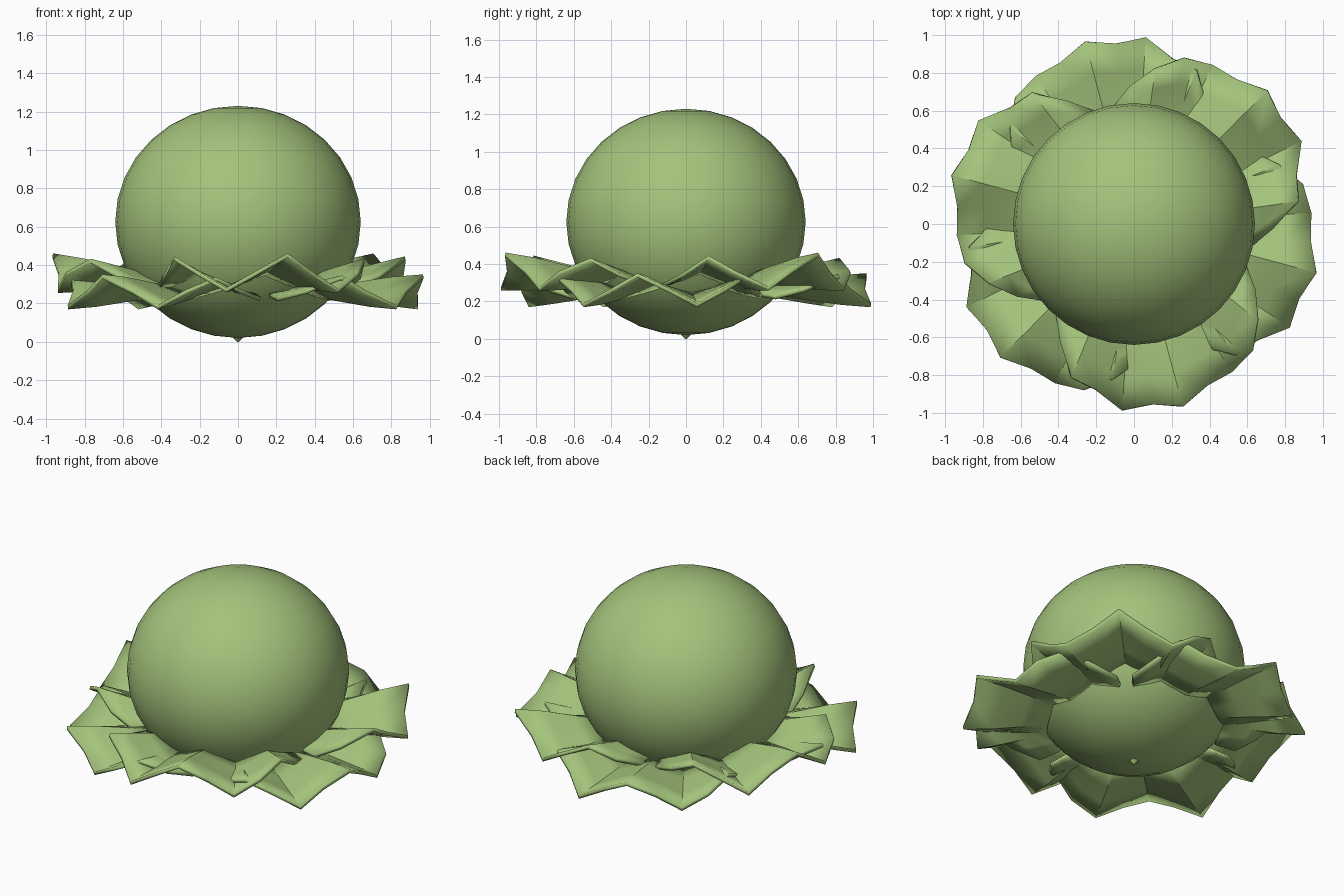
import bpy, bmesh, math

if "Cube" in bpy.data.objects:
    bpy.data.objects.remove(bpy.data.objects["Cube"])

green = bpy.data.materials.new("leaf green")
green.diffuse_color = (0.37, 0.55, 0.2, 1)
green.use_nodes = True
green.node_tree.nodes["Principled BSDF"].inputs["Base Color"].default_value = green.diffuse_color


def finish(obj, angle=30):
    obj.data.materials.append(green)
    bpy.ops.object.select_all(action='DESELECT')
    obj.select_set(True)
    bpy.context.view_layer.objects.active = obj
    bpy.ops.object.shade_smooth_by_angle(angle=math.radians(angle))


# round, slightly flattened head
bpy.ops.mesh.primitive_uv_sphere_add(segments=32, ring_count=16, radius=0.64, location=(0, 0, 0.625))
head = bpy.context.object
head.name = "head"
head.scale.z = 0.605 / 0.64
finish(head)

# small stem tip underneath
bpy.ops.mesh.primitive_cone_add(vertices=8, radius1=0.005, radius2=0.035, depth=0.03, location=(0, 0, 0.015))
stem = bpy.context.object
stem.name = "stem"
finish(stem)

# outline radius of one leaf, column by column
OUTLINE = [0.63, 0.74, 0.88, 0.90, 0.99, 0.96, 1.0, 0.94, 0.94, 0.92, 0.83, 0.73, 0.62]
STEP = 9.3
ROWS = 4


def ruffled_leaf(name, centre, z_in, z_out, wave):
    bm = bmesh.new()
    grid = []
    for i, edge in enumerate(OUTLINE):
        offset = (i - 6) * STEP
        a = math.radians(centre + offset)
        ripple = math.cos(2 * math.pi * offset / (4 * STEP))
        column = []
        for j in range(ROWS):
            r = 0.5 + (edge - 0.5) * j / (ROWS - 1)
            k = (r - 0.5) / 0.5
            z = z_in + (z_out - z_in) * k + wave * ripple * min(1, 0.25 + 0.9 * k)
            column.append(bm.verts.new((r * math.cos(a), r * math.sin(a), z)))
        grid.append(column)
    for c0, c1 in zip(grid, grid[1:]):
        for j in range(ROWS - 1):
            bm.faces.new((c0[j], c0[j + 1], c1[j + 1], c1[j]))
    mesh = bpy.data.meshes.new(name)
    bm.to_mesh(mesh)
    bm.free()
    obj = bpy.data.objects.new(name, mesh)
    bpy.context.collection.objects.link(obj)
    finish(obj)
    mod = obj.modifiers.new("thickness", 'SOLIDIFY')
    mod.thickness = 0.022
    mod.offset = 0
    bpy.ops.object.modifier_move_to_index(modifier="thickness", index=0)


# three lower and three upper leaves, alternating
for n in range(3):
    ruffled_leaf(f"lower_leaf_{n + 1}", -15 + 120 * n, 0.26, 0.26, 0.08)
    ruffled_leaf(f"upper_leaf_{n + 1}", 45 + 120 * n, 0.32, 0.36, 0.09)
